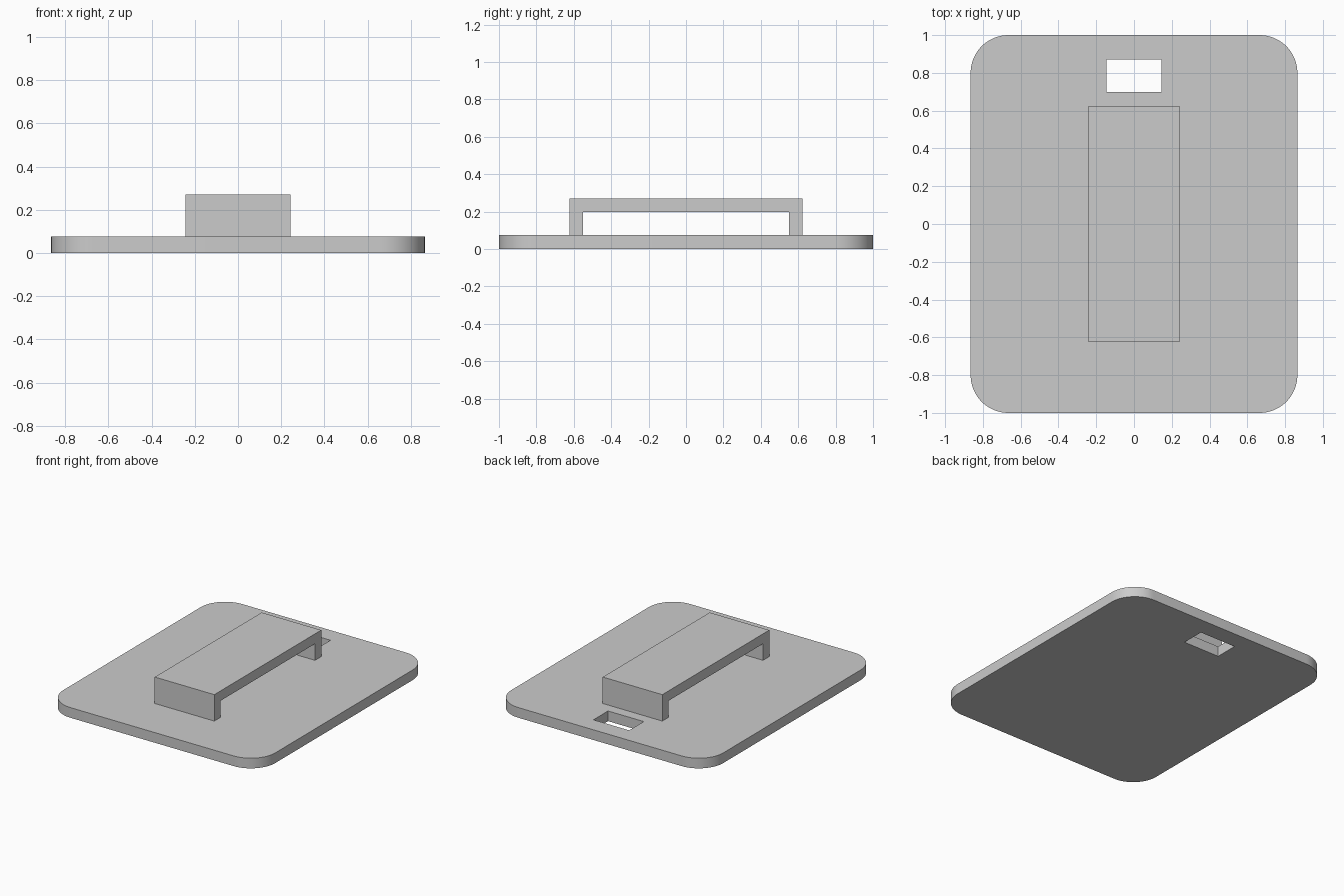
import bpy
import bmesh
from math import cos, sin, pi, radians

default_cube = bpy.data.objects.get("Cube")
if default_cube:
    bpy.data.objects.remove(default_cube, do_unlink=True)

grey = bpy.data.materials.new("plain grey")
grey.use_nodes = True
grey.diffuse_color = (0.6, 0.6, 0.6, 1)
grey.node_tree.nodes["Principled BSDF"].inputs["Base Color"].default_value = (0.6, 0.6, 0.6, 1)

PLATE_X, PLATE_Y, PLATE_TOP, CORNER = 0.865, 1.0, 0.075, 0.2
GRIP_X, GRIP_Y, GRIP_TOP, WALL = 0.243, 0.623, 0.27, 0.073


def extruded(name, outline, direction):
    """Solid made by extruding a closed outline along a direction."""
    bm = bmesh.new()
    face = bm.faces.new([bm.verts.new(p) for p in outline])
    result = bmesh.ops.extrude_face_region(bm, geom=[face], use_keep_orig=True)
    moved = [g for g in result["geom"] if isinstance(g, bmesh.types.BMVert)]
    bmesh.ops.translate(bm, verts=moved, vec=direction)
    bmesh.ops.recalc_face_normals(bm, faces=bm.faces)
    mesh = bpy.data.meshes.new(name)
    bm.to_mesh(mesh)
    bm.free()
    mesh.materials.append(grey)
    obj = bpy.data.objects.new(name, mesh)
    bpy.context.collection.objects.link(obj)
    return obj


# Base plate with rounded corners
STEPS = 16
outline = []
for quarter, (sx, sy) in enumerate([(1, 1), (-1, 1), (-1, -1), (1, -1)]):
    for i in range(STEPS + 1):
        a = (quarter + i / STEPS) * pi / 2
        outline.append((sx * (PLATE_X - CORNER) + CORNER * cos(a),
                        sy * (PLATE_Y - CORNER) + CORNER * sin(a), 0))
plate = extruded("base_plate", outline, (0, 0, PLATE_TOP))

# Rectangular slot near the back edge
slot = [(-0.146, 0.7, -0.1), (0.146, 0.7, -0.1), (0.146, 0.87, -0.1), (-0.146, 0.87, -0.1)]
cutter = extruded("slot_cutter", slot, (0, 0, 0.3))
cutter.hide_render = True
cut = plate.modifiers.new("slot", "BOOLEAN")
cut.operation = "DIFFERENCE"
cut.solver = "EXACT"
cut.object = cutter
bpy.ops.object.select_all(action="DESELECT")
plate.select_set(True)
bpy.context.view_layer.objects.active = plate
bpy.ops.object.modifier_apply(modifier=cut.name)
bpy.data.objects.remove(cutter, do_unlink=True)
bpy.ops.object.shade_smooth_by_angle(angle=radians(30))

# Handle: a flat bridge standing on two end walls
half = [(GRIP_Y - WALL, GRIP_TOP - WALL), (GRIP_Y - WALL, PLATE_TOP),
        (GRIP_Y, PLATE_TOP), (GRIP_Y, GRIP_TOP)]
profile = half + [(-y, z) for y, z in reversed(half)]
extruded("handle", [(-GRIP_X, y, z) for y, z in profile], (2 * GRIP_X, 0, 0))
